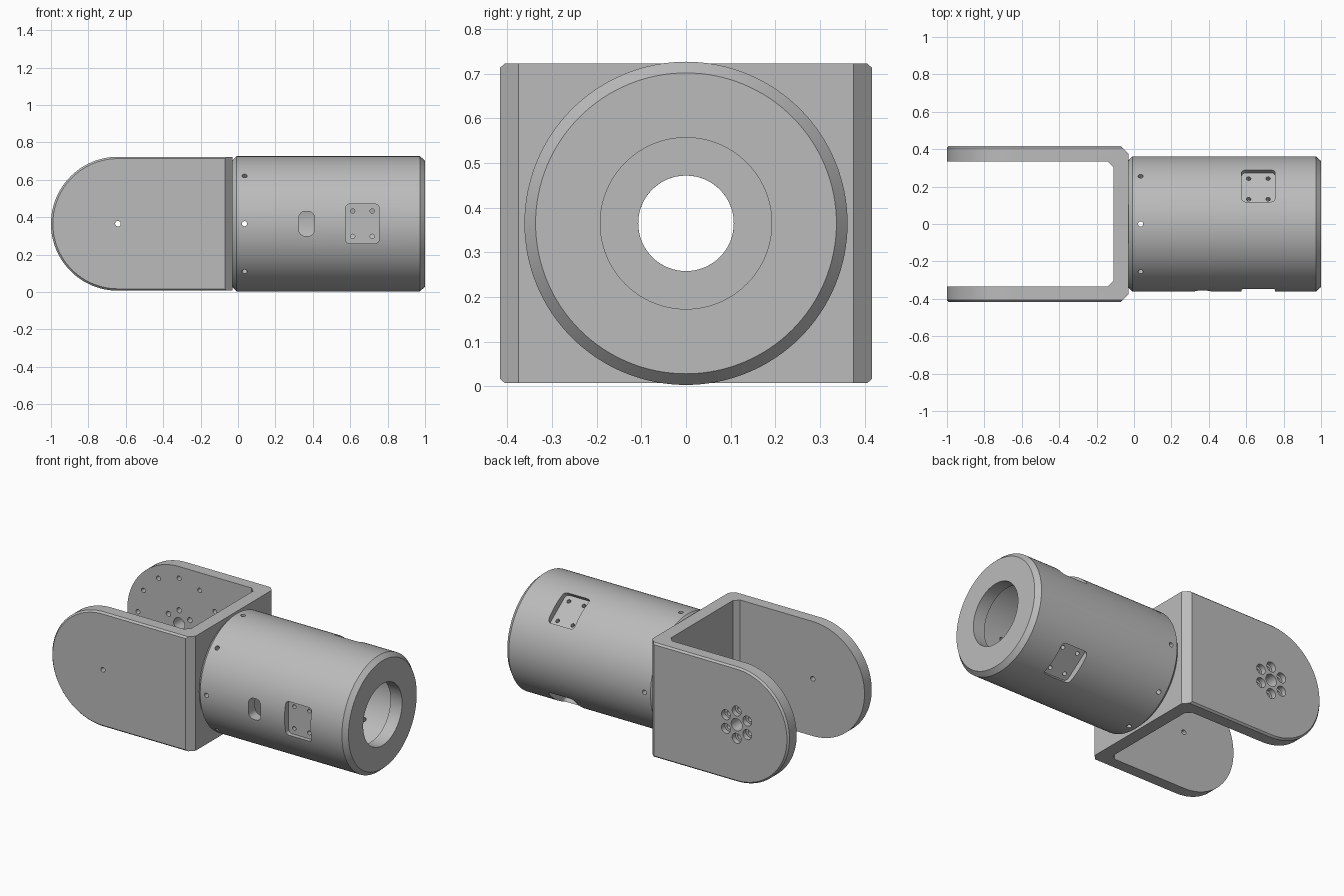
import bpy, bmesh, math
from mathutils import Matrix, Vector

if "Cube" in bpy.data.objects:
    bpy.data.objects.remove(bpy.data.objects["Cube"])

MID = 0.365      # height of the main axis
PIVOT = -0.642   # x of the fork pivot

metal = bpy.data.materials.new("grey metal")
metal.use_nodes = True
grey = (0.5, 0.5, 0.5, 1)
metal.diffuse_color = grey
metal.node_tree.nodes["Principled BSDF"].inputs["Base Color"].default_value = grey


def loft(bm, rings, cyclic=False):
    """Skin matching rings of points; cap the ends or close the loop."""
    rows = [[bm.verts.new(p) for p in ring] for ring in rings]
    pairs = list(zip(rows, rows[1:]))
    if cyclic:
        pairs.append((rows[-1], rows[0]))
    else:
        bm.faces.new(rows[0])
        bm.faces.new(rows[-1])
    n = len(rows[0])
    for a, b in pairs:
        for i in range(n):
            j = (i + 1) % n
            bm.faces.new((a[i], a[j], b[j], b[i]))


def lathe(bm, profile, frame, n=24, cyclic=False):
    """Revolve (radius, depth) pairs about the local z axis of frame."""
    turn = [2 * math.pi * i / n for i in range(n)]
    loft(bm, [[frame @ Vector((r * math.cos(t), r * math.sin(t), d)) for t in turn]
              for r, d in profile], cyclic)


def rounded_prism(bm, w, h, corner, d0, d1, frame):
    """Extrude a rounded rectangle of half sizes w, h along local z."""
    pts = []
    for k, (sx, sy) in enumerate([(1, 1), (-1, 1), (-1, -1), (1, -1)]):
        for i in range(7):
            t = math.pi / 2 * (k + i / 6)
            pts.append((sx * (w - corner) + corner * math.cos(t),
                        sy * (h - corner) + corner * math.sin(t)))
    loft(bm, [[frame @ Vector((x, y, d)) for x, y in pts] for d in (d0, d1)])


def make(name, bm):
    bmesh.ops.recalc_face_normals(bm, faces=bm.faces)
    mesh = bpy.data.meshes.new(name)
    bm.to_mesh(mesh)
    bm.free()
    ob = bpy.data.objects.new(name, mesh)
    bpy.context.collection.objects.link(ob)
    mesh.materials.append(metal)
    return ob


def boolean(target, bm, operation="DIFFERENCE"):
    cutter = make("cutter", bm)
    cutter.hide_render = True
    mod = target.modifiers.new("cut", "BOOLEAN")
    mod.operation, mod.solver, mod.object = operation, "EXACT", cutter
    bpy.context.view_layer.objects.active = target
    bpy.ops.object.modifier_apply(modifier=mod.name)
    bpy.data.objects.remove(cutter)


def finish(ob):
    bpy.ops.object.select_all(action="DESELECT")
    ob.select_set(True)
    bpy.context.view_layer.objects.active = ob
    bpy.ops.object.shade_smooth_by_angle(angle=math.radians(25))


def radial(x, degrees):
    """Frame on the main axis whose z points outward."""
    return Matrix.Translation((x, 0, MID)) @ Matrix.Rotation(math.radians(degrees), 4, "X")


axis = Matrix.Translation((0, 0, MID)) @ Matrix.Rotation(math.pi / 2, 4, "Y")

# Hollow barrel with chamfered ends
bm = bmesh.new()
lathe(bm, [(.107, -.03), (.34, -.03), (.362, -.008), (.362, .972), (.337, 1),
           (.192, 1), (.192, .92), (.295, .92), (.295, .09), (.107, .09)],
      axis, 128, True)
barrel = make("barrel", bm)

# Three sunk mounting pads and one cable window
PADS = (90, -36, -144)
bm = bmesh.new()
for a in PADS:
    rounded_prism(bm, .09, .105, .022, .32, .45, radial(.665, a))
rounded_prism(bm, .042, .066, .034, .2, .45, radial(.367, 90))
boolean(barrel, bm)

# Pad screw holes and the ring of radial holes at the fork end
bm = bmesh.new()
for a in PADS:
    for sx in (-1, 1):
        for sy in (-1, 1):
            spot = radial(.665, a) @ Matrix.Translation((sx * .052, sy * .068, 0))
            lathe(bm, [(.012, .2), (.012, .38)], spot, 16)
for k in range(8):
    lathe(bm, [(.014, .08), (.014, .4)], radial(.035, k * 45), 16)
boolean(barrel, bm)
finish(barrel)

# Fork: U profile with chamfered corners, extruded upward
half = [(-1.1, .335), (-.14, .335), (-.11, .305)]
outer = [(-.03, .375), (-.07, .417), (-1.1, .417)]
outline = half + [(x, -y) for x, y in reversed(half)]
outline += [(x, -y) for x, y in reversed(outer)] + outer
bm = bmesh.new()
loft(bm, [[(x, y, z) for x, y in outline] for z in (-.1, .9)])
fork = make("fork", bm)

# Round the arm tips and chamfer the outer rims
bm = bmesh.new()
rings = []
for y, r in ((-.418, .347), (-.406, .358), (.406, .358), (.418, .347)):
    arc = [math.pi / 2 + math.pi * i / 48 for i in range(49)]
    ring = [(PIVOT + r * math.cos(t), y, MID + r * math.sin(t)) for t in arc]
    rings.append(ring + [(.1, y, MID - r), (.1, y, MID + r)])
loft(bm, rings)
boolean(fork, bm, "INTERSECT")

# Fork holes: cable passage, pivot holes, counterbored ring, blind inner ring
pivot = Matrix.Translation((PIVOT, 0, MID)) @ Matrix.Rotation(-math.pi / 2, 4, "X")
bm = bmesh.new()
lathe(bm, [(.107, -.2), (.107, .05)], axis, 64)
lathe(bm, [(.015, -.5), (.015, -.3)], pivot, 20)
lathe(bm, [(.038, .3), (.038, .5)], pivot, 32)
for k in range(6):
    t = math.radians(60 * k + 30)
    spot = pivot @ Matrix.Translation((.085 * math.cos(t), .085 * math.sin(t), 0))
    lathe(bm, [(.016, .3), (.016, .385), (.031, .385), (.031, .5)], spot)
for k in range(12):
    t = math.radians(30 * k)
    spot = pivot @ Matrix.Translation((.285 * math.cos(t), .285 * math.sin(t), 0))
    lathe(bm, [(.014, .3), (.014, .385)], spot, 16)
boolean(fork, bm)
finish(fork)
